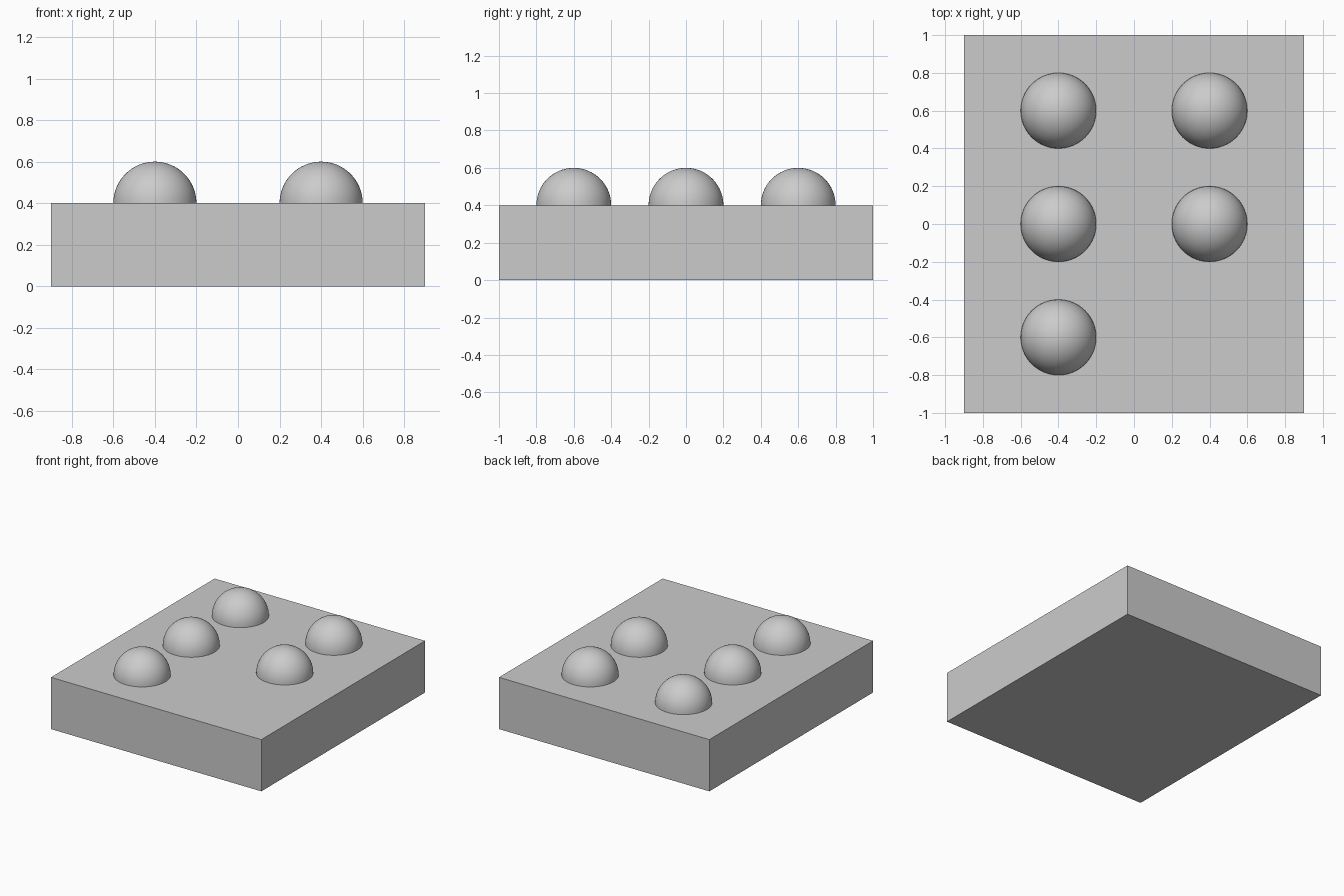
import bpy
import bmesh

cube = bpy.data.objects.get("Cube")
if cube:
    bpy.data.objects.remove(cube, do_unlink=True)

WIDTH, DEPTH, HEIGHT = 1.8, 2.0, 0.4
RADIUS = 0.2

# Single grey material
grey = bpy.data.materials.new("light_grey")
grey.use_nodes = True
colour = (0.6, 0.6, 0.6, 1)
grey.diffuse_color = colour
grey.node_tree.nodes["Principled BSDF"].inputs["Base Color"].default_value = colour


def add_object(name, mesh, location):
    obj = bpy.data.objects.new(name, mesh)
    obj.location = location
    bpy.context.collection.objects.link(obj)
    return obj


# Base slab
bm = bmesh.new()
bmesh.ops.create_cube(bm, size=1)
bmesh.ops.scale(bm, vec=(WIDTH, DEPTH, HEIGHT), verts=bm.verts)
slab = bpy.data.meshes.new("base_slab")
bm.to_mesh(slab)
bm.free()
slab.materials.append(grey)
add_object("base_slab", slab, (0, 0, HEIGHT / 2))

# Dome: upper half of a smooth sphere, closed underneath
bm = bmesh.new()
bmesh.ops.create_uvsphere(bm, u_segments=64, v_segments=32, radius=RADIUS)
cut = bmesh.ops.bisect_plane(
    bm, geom=bm.verts[:] + bm.edges[:] + bm.faces[:], dist=1e-5,
    plane_co=(0, 0, 0), plane_no=(0, 0, 1), clear_inner=True)
for face in bm.faces:
    face.smooth = True
rim = [e for e in bm.edges if e.is_boundary]
bmesh.ops.contextual_create(bm, geom=rim)
for edge in rim:
    edge.smooth = False
bmesh.ops.recalc_face_normals(bm, faces=bm.faces)
dome = bpy.data.meshes.new("dome")
bm.to_mesh(dome)
bm.free()
dome.materials.append(grey)

# Three domes on the right, two on the left; the front left spot is empty
for side, x, rows in (("right", -0.4, ("front", "middle", "back")),
                      ("left", 0.4, ("middle", "back"))):
    for row in rows:
        y = {"front": -0.6, "middle": 0, "back": 0.6}[row]
        add_object(f"{row}_{side}_dome", dome, (x, y, HEIGHT))
